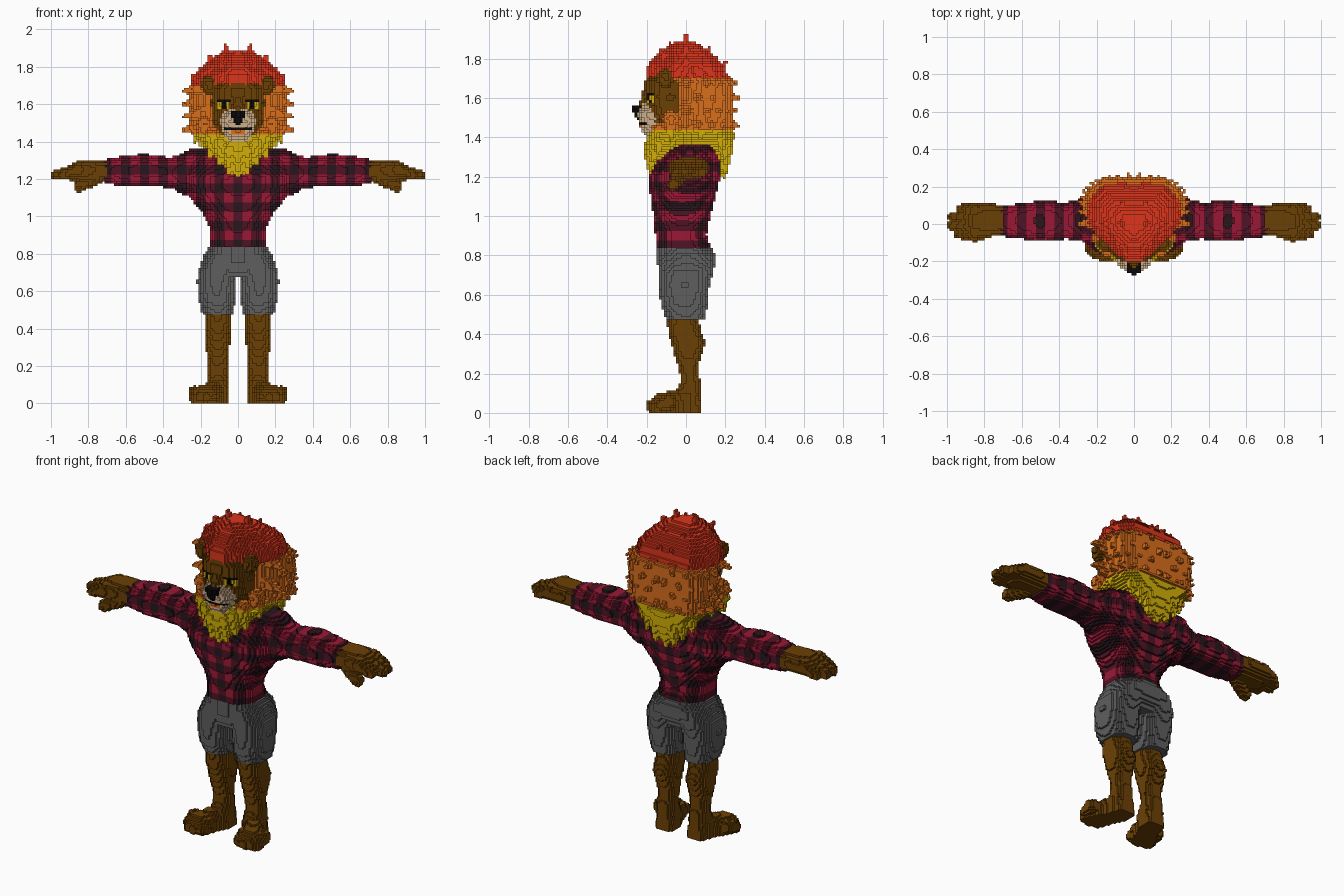
import bpy, math
from mathutils import Vector

H = 0.0125  # voxel size
COLOURS = {  # sRGB values, converted to linear below
    "red": (.86, .22, .13), "orange": (.85, .43, .13), "yellow": (.82, .68, .06),
    "brown": (.42, .26, .05), "grey": (.37, .37, .37), "tan": (.80, .68, .54),
    "black": (.07, .06, .06), "crimson": (.60, .12, .22),
    "maroon": (.32, .10, .16), "dark plaid": (.17, .11, .13)}
MATS = {}
for n, c in COLOURS.items():
    MATS[n] = bpy.data.materials.new(n)
    MATS[n].diffuse_color = (*[v ** 2.2 for v in c], 1)

cells = {}  # voxel -> (part, colour)


def put(part, i, j, k, colour):
    if k < 0:
        return
    c = colour(i, k) if callable(colour) else colour
    cells[(i, j, k)] = cells[(-i - 1, j, k)] = (part, c)  # mirrored in x


def lerp_rows(rows, t):
    t = min(max(t, rows[0][0]), rows[-1][0])
    for a, b in zip(rows, rows[1:]):
        if t <= b[0]:
            f = (t - a[0]) / (b[0] - a[0])
            return [p + (q - p) * f for p, q in zip(a[1:], b[1:])]


def span(a, b):
    return range(math.floor(a / H + .5), math.floor(b / H + .5))


def oval(a, b):
    return abs(a) ** 2.4 + abs(b) ** 2.4 <= 1


def loft(part, colour, axis, rows, shape=oval):
    """Rows are (t, a0, a1, b0, b1): the box of the cross-section at t."""
    for t in span(rows[0][0], rows[-1][0]):
        a0, a1, b0, b1 = lerp_rows(rows, (t + .5) * H)
        for a in span(a0, a1):
            for b in span(b0, b1):
                da = (2 * (a + .5) * H - a0 - a1) / (a1 - a0)
                db = (2 * (b + .5) * H - b0 - b1) / (b1 - b0)
                if shape(da, db):
                    p = {"x": (t, a, b), "y": (a, t, b), "z": (a, b, t)}[axis]
                    put(part, *p, colour)


def sym(part, colour, rows, shape=oval):
    """Upright loft centred on x = 0; rows are (z, half width, y0, y1)."""
    loft(part, colour, "z", [(z, -w, w, a, b) for z, w, a, b in rows], shape)


def taper(part, colour, p, q, r0, r1):
    """Round tapered limb from p to q."""
    p, q = Vector(p), Vector(q)
    d = q - p
    lo = [min(p[n], q[n]) - max(r0, r1) for n in range(3)]
    hi = [max(p[n], q[n]) + max(r0, r1) for n in range(3)]
    for i in span(lo[0], hi[0]):
        for j in span(lo[1], hi[1]):
            for k in span(lo[2], hi[2]):
                c = Vector((i + .5, j + .5, k + .5)) * H
                f = min(max((c - p).dot(d) / d.length_squared, 0), 1)
                if (c - p - d * f).length <= r0 + (r1 - r0) * f:
                    put(part, i, j, k, colour)


def paint(x0, x1, z0, z1, colour):
    """Recolour the front of the face."""
    for i in span(x0, x1):
        for k in span(z0, z1):
            for j in span(-.3, -.1):
                if (i, j, k) in cells:
                    put(cells[(i, j, k)][0], i, j, k, colour)


def plaid(i, k):
    a = i if i >= 0 else -i - 1
    n = ((a + 2) % 8 < 4) + (2 <= k % 8 < 6)
    return ("crimson", "maroon", "dark plaid")[n]


def mane_colour(i, k):
    z = (k + .5) * H
    return "red" if z > 1.7 else "orange" if z > 1.435 else "yellow"


# legs and feet
loft("legs", "brown", "z", [
    (.05, .05, .17, -.07, .075), (.10, .05, .17, -.06, .075), (.15, .055, .16, -.03, .075),
    (.20, .055, .16, -.03, .062), (.25, .05, .165, -.045, .065), (.30, .045, .175, -.06, .08),
    (.36, .04, .18, -.075, .10), (.40, .04, .18, -.09, .08), (.50, .043, .17, -.10, .055)])
loft("feet", "brown", "y", [
    (-.18, .12, .23, -.05, .07), (-.15, .105, .25, -.08, .10), (-.09, .085, .23, -.09, .107),
    (-.02, .055, .185, -.10, .125), (.04, .05, .165, -.10, .12), (.075, .06, .15, -.08, .09)])
for x, y in ((.13, -.165), (.17, -.17), (.205, -.16), (.228, -.135)):
    taper("feet", "brown", (x, y + .05, .055), (x, y, .035), .04, .033)

# shorts
sym("shorts", "grey", [(.68, .19, -.12, .11), (.72, .205, -.14, .135), (.76, .195, -.145, .155),
                       (.80, .18, -.145, .155), (.84, .155, -.145, .13)])
loft("shorts", "grey", "z", [
    (.475, .028, .19, -.10, .10), (.55, .015, .21, -.13, .11), (.65, .012, .22, -.135, .12),
    (.72, .0, .212, -.14, .14), (.80, .0, .17, -.14, .15)])

# plaid shirt: torso and sleeves
sym("shirt", plaid, [
    (.835, .155, -.155, .13), (.90, .148, -.155, .105), (.95, .155, -.16, .11),
    (1.0, .18, -.165, .125), (1.05, .215, -.175, .14), (1.10, .26, -.18, .15),
    (1.15, .285, -.185, .165), (1.20, .30, -.185, .172), (1.28, .29, -.15, .18),
    (1.34, .25, -.08, .16), (1.365, .2, -.04, .15)])
loft("shirt", plaid, "x", [
    (.15, -.12, .15, 1.12, 1.36), (.24, -.09, .16, 1.10, 1.365), (.30, -.09, .13, 1.12, 1.335),
    (.36, -.08, .115, 1.155, 1.315), (.50, -.09, .125, 1.16, 1.335),
    (.60, -.08, .11, 1.16, 1.325), (.7125, -.065, .10, 1.175, 1.305)])

# hands, fingers and thumb
loft("hands", "brown", "x", [
    (.70, -.06, .10, 1.185, 1.30), (.76, -.068, .11, 1.19, 1.305),
    (.86, -.085, .112, 1.19, 1.295), (.92, -.07, .10, 1.195, 1.26)])
for y, x in ((-.055, .935), (-.008, .975), (.04, .97), (.08, .93)):
    taper("hands", "brown", (.85, y, 1.25), (x, y, 1.222), .037, .026)
taper("hands", "brown", (.76, -.03, 1.20), (.85, -.065, 1.16), .035, .03)

# mane: wedge-shaped plan, narrow at the front
PLAN = [(0, .18), (.1, .38), (.35, .85), (.6, 1), (.85, .92), (1, .65)]
sym("mane", mane_colour, [
    (1.36, .17, -.17, .23), (1.42, .235, -.19, .24), (1.44, .25, -.17, .245),
    (1.46, .255, -.10, .24), (1.55, .265, -.10, .24), (1.66, .27, -.10, .24),
    (1.69, .255, -.12, .23), (1.70, .25, -.2, .21), (1.76, .235, -.2, .2),
    (1.80, .2, -.17, .16), (1.84, .15, -.13, .11), (1.87, .1, -.08, .07), (1.89, .05, -.04, .04)],
    lambda a, b: abs(a) <= lerp_rows(PLAN, (b + 1) / 2)[0])
# beard and nape
sym("mane", mane_colour, [(1.23, .04, -.19, -.1), (1.28, .09, -.195, -.05), (1.36, .165, -.2, 0),
                          (1.43, .22, -.19, 0)])
sym("mane", mane_colour, [(1.21, .04, .1, .20), (1.28, .10, .05, .22), (1.36, .17, 0, .24),
                          (1.43, .235, 0, .25)])
# crown tufts
for tip in ((.07, 0, 1.92), (0, -.08, 1.88), (.16, .0, 1.865), (.21, 0, 1.80), (.25, .03, 1.75),
            (.07, .12, 1.86), (.13, .16, 1.80), (.04, .20, 1.78), (.09, -.13, 1.84),
            (.25, .1, 1.72), (.16, .19, 1.73)):
    tip = Vector(tip)
    base = tip + (Vector((0, .02, 1.6)) - tip).normalized() * .12
    taper("mane", mane_colour, base, tip, .05, .008)
# side and back tufts
for row, z in enumerate((1.67, 1.60, 1.53, 1.46)):
    for n in range(6):
        a = math.radians(-5 + 17 * n + 8 * (row % 2))
        x = .295 * abs(math.cos(a)) ** .7
        y = .04 + .225 * math.copysign(abs(math.sin(a)) ** .7, math.sin(a))
        taper("mane", mane_colour, (x * .65, y * .65 + .01, z + .02), (x, y, z), .045, .008)
# hanging tufts
for x, y, z in ((0, -.18, 1.215), (.05, -.18, 1.235), (.10, -.165, 1.28), (.15, -.14, 1.32),
                (.20, -.08, 1.38), (0, .19, 1.19), (.06, .20, 1.21), (.12, .20, 1.27),
                (.17, .18, 1.32), (.23, .08, 1.39)):
    taper("mane", mane_colour, (x * .9, y * .95, z + .11), (x, y, z), .045, .008)

# head, snout and ears
sym("head", "brown", [(1.42, .10, -.16, .03), (1.50, .135, -.19, .04), (1.60, .145, -.205, .05),
                      (1.68, .14, -.21, .05), (1.71, .12, -.195, .03)])
sym("head", "brown", [(1.54, .045, -.24, -.1), (1.60, .038, -.228, -.1), (1.67, .03, -.212, -.1)])
sym("muzzle", "tan", [(1.40, .055, -.20, -.1), (1.43, .07, -.225, -.1), (1.47, .09, -.235, -.1),
                      (1.51, .10, -.25, -.1), (1.55, .08, -.24, -.1), (1.57, .05, -.22, -.1)])
sym("nose", "black", [(1.49, .012, -.255, -.2), (1.53, .033, -.27, -.2), (1.5625, .042, -.27, -.2)])
taper("ears", "brown", (.15, -.105, 1.69), (.157, -.105, 1.71), .042, .042)

# painted face: mouth, tongue, eyes, brows
paint(0, .075, 1.4625, 1.475, "black")
paint(0, .0375, 1.4375, 1.4625, "orange")
paint(.05, .1125, 1.575, 1.6125, "yellow")
paint(.0625, .0875, 1.575, 1.6125, "black")
paint(.0375, .1125, 1.6125, 1.625, "black")

# turn each part's exposed voxel faces into a mesh
DIRS = [(n, s) for n in range(3) for s in (0, 1)]
for part in sorted({p for p, _ in cells.values()}):
    verts, faces, slots, used = {}, [], [], []
    for cell, (p, colour) in cells.items():
        if p != part:
            continue
        for n, s in DIRS:
            other = list(cell)
            other[n] += 2 * s - 1
            if tuple(other) in cells:
                continue
            quad = []
            for u, v in ((0, 0), (1, 0), (1, 1), (0, 1)):
                c = list(cell)
                c[n] += s
                c[(n + 1) % 3] += u
                c[(n + 2) % 3] += v
                quad.append(verts.setdefault(tuple(c), len(verts)))
            if colour not in used:
                used.append(colour)
            faces.append(quad if s else quad[::-1])
            slots.append(used.index(colour))
    me = bpy.data.meshes.new(part)
    me.from_pydata([[x * H for x in v] for v in verts], [], faces)
    for c in used:
        me.materials.append(MATS[c])
    me.polygons.foreach_set("material_index", slots)
    bpy.context.collection.objects.link(bpy.data.objects.new(part, me))
